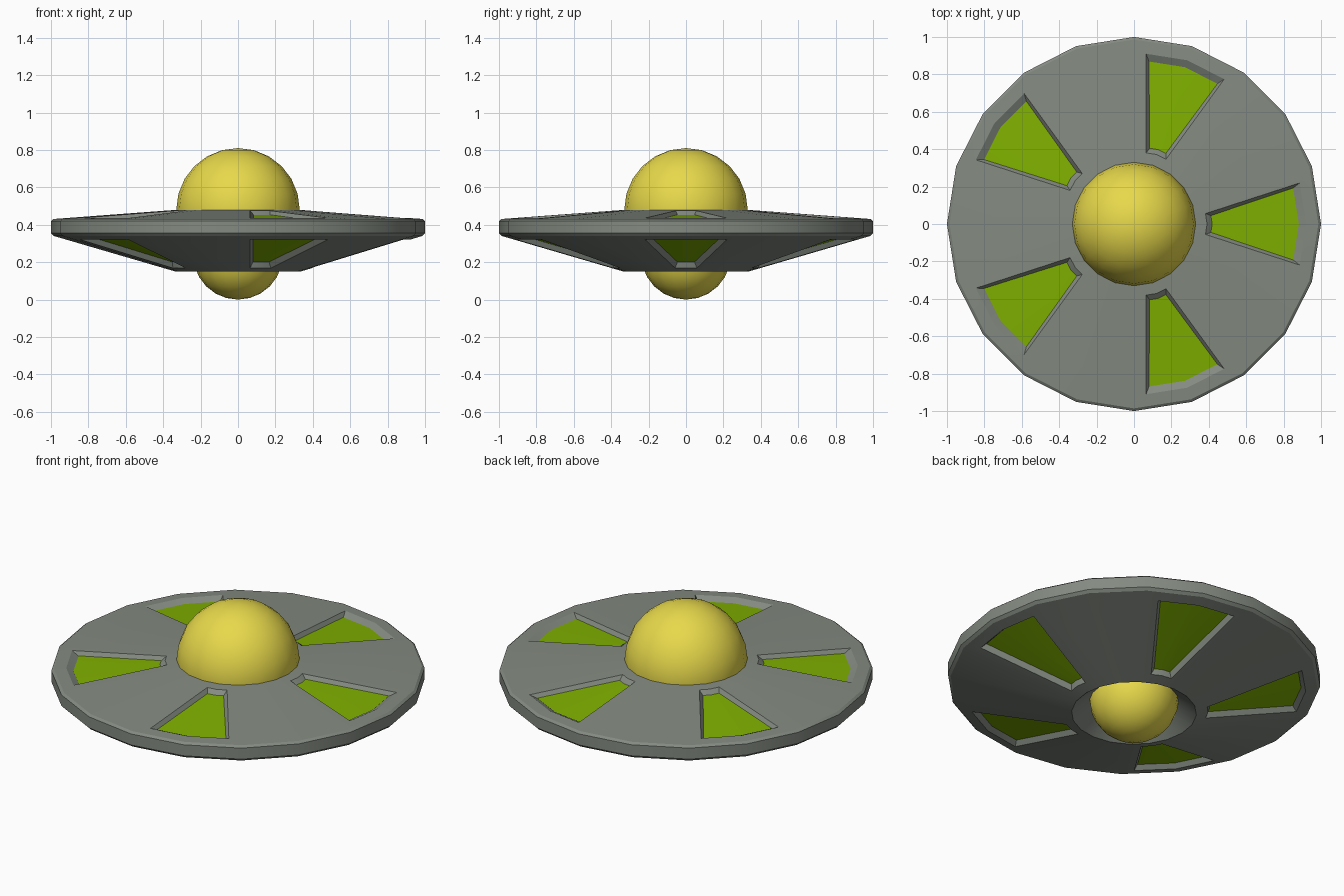
import bpy, bmesh, math

if "Cube" in bpy.data.objects:
    bpy.data.objects.remove(bpy.data.objects["Cube"])

SIDES = 20


def material(name, rgb):
    m = bpy.data.materials.new(name)
    m.diffuse_color = (*rgb, 1)
    m.use_nodes = True
    m.node_tree.nodes["Principled BSDF"].inputs["Base Color"].default_value = m.diffuse_color
    return m


grey = material("hull_grey", (0.23, 0.255, 0.22))
green = material("window_green", (0.215, 0.435, 0.0))
yellow = material("dome_yellow", (0.8, 0.69, 0.07))
black = material("recess_black", (0.0, 0.0, 0.0))


def finish(bm, name, mats, angle=20):
    me = bpy.data.meshes.new(name)
    for f in bm.faces:
        f.smooth = True
    bm.to_mesh(me)
    bm.free()
    me.set_sharp_from_angle(angle=math.radians(angle))
    for m in mats:
        me.materials.append(m)
    ob = bpy.data.objects.new(name, me)
    bpy.context.collection.objects.link(ob)
    return ob


# Saucer hull: closed ring profile (radius, height) turned around z
profile = [(0.325, 0.48), (0.986, 0.431), (1.0, 0.42), (1.0, 0.355),
           (0.985, 0.34), (0.335, 0.15), (0.22, 0.24)]
TOP, BOTTOM = 0, 4          # profile segments that carry windows
bm = bmesh.new()
rings = []
for k in range(SIDES):
    a = 2 * math.pi * k / SIDES
    rings.append([bm.verts.new((r * math.cos(a), r * math.sin(a), z)) for r, z in profile])
upper, lower = [], []
for k in range(SIDES):
    a, b = rings[k], rings[(k + 1) % SIDES]
    for i in range(len(profile)):
        j = (i + 1) % len(profile)
        f = bm.faces.new((a[i], a[j], b[j], b[i]))
        if k % 4 in (0, 3) and i in (TOP, BOTTOM):
            (upper if i == TOP else lower).append(f)
bmesh.ops.recalc_face_normals(bm, faces=bm.faces[:])

# Five wedge windows on each side: frame, then recess with a black floor
for faces, depth in ((upper, 0.022), (lower, 0.03)):
    for thick, d in ((0.065, 0), (0.017, -depth)):
        bmesh.ops.inset_region(bm, faces=faces, thickness=thick, depth=d,
                               use_boundary=True, use_even_offset=True)
    for f in faces:
        f.material_index = 1

# The upper windows have a shallower slope along their end edges
for v in {v for f in upper for v in f.verts}:
    r = math.hypot(v.co.x, v.co.y)
    s = (r - 0.02) / r if r > 0.7 else (r + 0.012) / r
    v.co.x *= s
    v.co.y *= s

# Green glass laid just over the black recess floors
glass = bmesh.new()
for faces, lift in ((upper, 0.0015), (lower, -0.0015)):
    for f in faces:
        g = glass.faces.new([glass.verts.new((v.co.x, v.co.y, v.co.z + lift)) for v in f.verts])
bmesh.ops.remove_doubles(glass, verts=glass.verts[:], dist=1e-5)
finish(glass, "window_glass", [green])
finish(bm, "saucer_hull", [grey, black])


# Upper dome and smaller lower ball
def ball(name, radius, z):
    bm = bmesh.new()
    bmesh.ops.create_uvsphere(bm, u_segments=SIDES, v_segments=SIDES // 2 + 2, radius=radius)
    finish(bm, name, [yellow], 40).location.z = z


ball("cockpit_dome", 0.33, 0.48)
ball("belly_ball", 0.24, 0.24)
